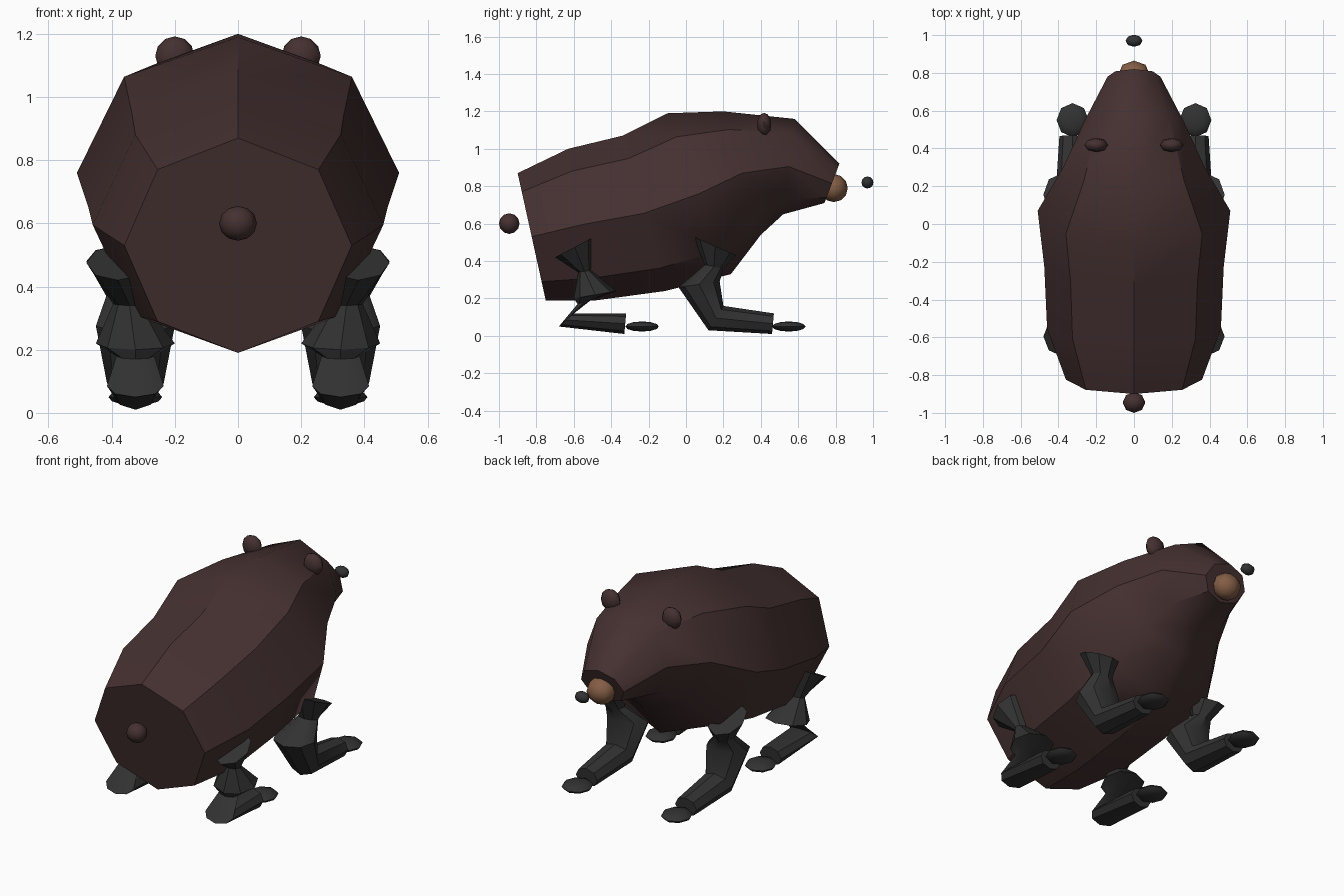
import bpy, bmesh, math
from mathutils import Vector

cube = bpy.data.objects.get("Cube")
if cube:
    bpy.data.objects.remove(cube, do_unlink=True)


def material(name, rgb):
    m = bpy.data.materials.new(name)
    m.use_nodes = True
    m.diffuse_color = (*rgb, 1)
    m.node_tree.nodes["Principled BSDF"].inputs["Base Color"].default_value = (*rgb, 1)
    return m


BROWN = material("dark brown fur", (0.06, 0.03, 0.03))
BLACK = material("charcoal", (0.032, 0.032, 0.032))
TAN = material("tan muzzle", (0.23, 0.11, 0.06))


def finish(bm, name, mat, angle):
    bmesh.ops.recalc_face_normals(bm, faces=bm.faces)
    mesh = bpy.data.meshes.new(name)
    bm.to_mesh(mesh)
    bm.free()
    mesh.materials.append(mat)
    ob = bpy.data.objects.new(name, mesh)
    bpy.context.collection.objects.link(ob)
    bpy.ops.object.select_all(action="DESELECT")
    bpy.context.view_layer.objects.active = ob
    ob.select_set(True)
    bpy.ops.object.shade_smooth_by_angle(angle=math.radians(angle))
    return ob


def loft(name, rings, mat, x=0, angle=40, sides=8):
    """Skin octagons, each given by two opposite (y, z) corners and a half width."""
    bm = bmesh.new()
    loops = []
    for y0, z0, y1, z1, half in rings:
        mid = Vector((x, (y0 + y1) / 2, (z0 + z1) / 2))
        up = Vector((x, y0, z0)) - mid
        side = Vector((half, 0, 0))
        turns = [math.tau * i / sides for i in range(sides)]
        loops.append([bm.verts.new(mid + up * math.cos(t) + side * math.sin(t)) for t in turns])
    for a, b in zip(loops, loops[1:]):
        for i in range(sides):
            j = (i + 1) % sides
            bm.faces.new((a[i], a[j], b[j], b[i]))
    bm.faces.new(loops[0])
    bm.faces.new(loops[-1])
    return finish(bm, name, mat, angle)


def ball(name, centre, radii, mat):
    bm = bmesh.new()
    bmesh.ops.create_uvsphere(bm, u_segments=8, v_segments=6, radius=1)
    bmesh.ops.scale(bm, vec=radii, verts=bm.verts)
    bmesh.ops.translate(bm, vec=centre, verts=bm.verts)
    return finish(bm, name, mat, 60)


# Body and head in one skin, rump to snout
loft("body", [
    (-0.90, 0.87, -0.75, 0.19, 0.36),
    (-0.63, 1.00, -0.48, 0.19, 0.46),
    (-0.34, 1.07, -0.11, 0.24, 0.475),
    (-0.10, 1.19, 0.24, 0.33, 0.51),
    (0.20, 1.20, 0.40, 0.54, 0.375),
    (0.58, 1.16, 0.52, 0.65, 0.26),
    (0.82, 0.92, 0.74, 0.71, 0.14),
], BROWN)

# Face and tail
ball("muzzle", (0, 0.79, 0.79), (0.085, 0.075, 0.075), TAN)
ball("nose", (0, 0.97, 0.82), (0.045, 0.032, 0.032), BLACK)
ball("tail", (0, -0.945, 0.6), (0.06, 0.055, 0.055), BROWN)

# Legs: flared hip, pinched joints, knee, ankle, foot
HEAD_END = [
    (0.04, 0.53, 0.27, 0.43, 0.10),
    (0.10, 0.38, 0.20, 0.36, 0.06),
    (-0.04, 0.26, 0.18, 0.29, 0.125),
    (0.12, 0.03, 0.20, 0.16, 0.09),
    (0.46, 0.01, 0.47, 0.12, 0.07),
]
TAIL_END = [
    (-0.70, 0.42, -0.49, 0.53, 0.10),
    (-0.575, 0.34, -0.51, 0.35, 0.05),
    (-0.60, 0.20, -0.37, 0.24, 0.125),
    (-0.58, 0.17, -0.51, 0.19, 0.06),
    (-0.68, 0.05, -0.60, 0.12, 0.09),
    (-0.33, 0.01, -0.32, 0.12, 0.07),
]
for side, s in (("left", 1), ("right", -1)):
    ball(f"ear_{side}", (s * 0.2, 0.418, 1.13), (0.062, 0.038, 0.062), BROWN)
    for end, rings, toe_y in (("head_end", HEAD_END, 0.55), ("tail_end", TAIL_END, -0.235)):
        # hips sit slightly further out than the feet
        leg = loft(f"{end}_leg_{side}", rings, BLACK, s * 0.325, 35)
        for v in leg.data.vertices:
            v.co.x += s * 0.055 * min(1, max(0, (v.co.z - 0.3) / 0.12))
        ball(f"{end}_paw_{side}", (s * 0.325, toe_y, 0.05), (0.085, 0.09, 0.027), BLACK)
